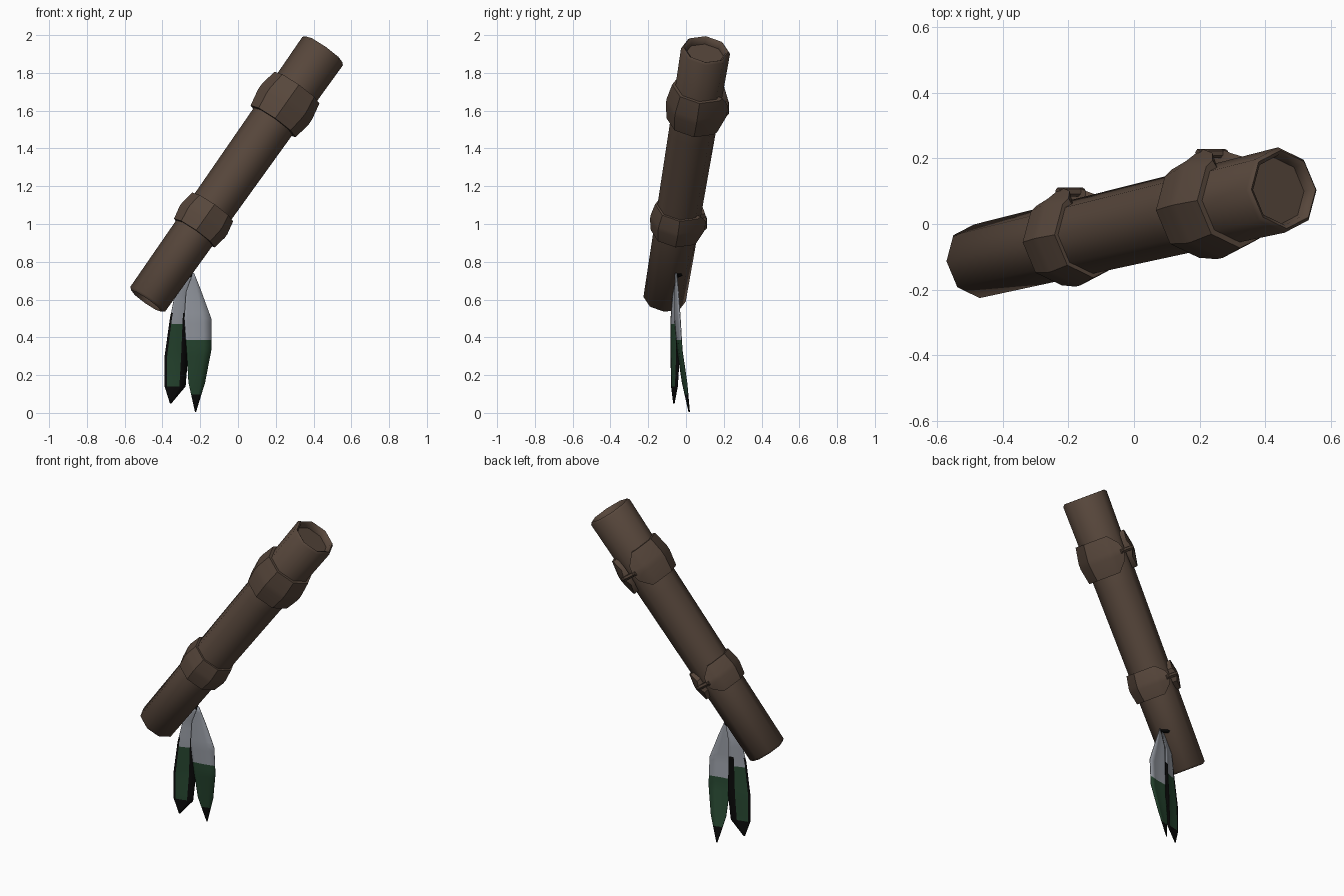
import bpy, math
from mathutils import Vector

if "Cube" in bpy.data.objects:
    bpy.data.objects.remove(bpy.data.objects["Cube"])


def material(name, rgb):
    m = bpy.data.materials.new(name)
    m.diffuse_color = (*rgb, 1)
    m.use_nodes = True
    m.node_tree.nodes["Principled BSDF"].inputs["Base Color"].default_value = m.diffuse_color
    return m


BROWN = material("brown wood", (0.095, 0.062, 0.044))
GREY = material("feather grey", (0.31, 0.33, 0.37))
GREEN = material("feather green", (0.02, 0.062, 0.03))
BLACK = material("feather black", (0.003, 0.003, 0.003))

# Leaning axis of the tube, and a frame across it (u points to the back)
A = Vector((-0.485, -0.115, 0.592))
B = Vector((0.455, 0.105, 1.925))
D = (B - A).normalized()
L = (B - A).length
U = (Vector((0, 1, 0)) - D * D.y).normalized()
V = D.cross(U)


def at(s, r, ang):
    return A + D * s + (U * math.cos(ang) + V * math.sin(ang)) * r


def build(name, verts, faces, mats, smooth=35):
    me = bpy.data.meshes.new(name)
    me.from_pydata([tuple(v) for v in verts], [], faces)
    for m in mats:
        me.materials.append(m)
    ob = bpy.data.objects.new(name, me)
    bpy.context.collection.objects.link(ob)
    bpy.context.view_layer.objects.active = ob
    ob.select_set(True)
    bpy.ops.object.mode_set(mode='EDIT')
    bpy.ops.mesh.select_all(action='SELECT')
    bpy.ops.mesh.normals_make_consistent(inside=False)
    bpy.ops.object.mode_set(mode='OBJECT')
    bpy.ops.object.shade_smooth_by_angle(angle=math.radians(smooth))
    ob.select_set(False)
    return ob


def lathe(name, profile, sides=8):
    verts = [at(s, r, 2 * math.pi * k / sides) for s, r in profile for k in range(sides)]
    n = len(profile)
    faces = [(i * sides + k, i * sides + (k + 1) % sides,
              (i + 1) * sides + (k + 1) % sides, (i + 1) * sides + k)
             for i in range(n - 1) for k in range(sides)]
    faces += [tuple(range(sides)), tuple(range((n - 1) * sides, n * sides))]
    return build(name, verts, faces, [BROWN], 50)


# Tube with recessed ends
lathe("tube", [(0.04, 0.085), (0.008, 0.09), (0, 0.098), (0.012, 0.113), (0.5, 0.118),
               (1.1, 0.124), (L - 0.012, 0.131), (L, 0.12), (L - 0.008, 0.108), (L - 0.04, 0.104)])


def collar(name, s, h, r0, r1):
    # Wrapped band, open at the back, its ends narrowing to flaps
    angs = [12, 32] + [45 * k for k in range(1, 8)] + [328, 348]
    verts, faces = [], []
    for i, a in enumerate(angs):
        end = i in (0, len(angs) - 1)
        k = 0.45 if end else 1.0
        lift = 0.012 if end else 0
        for ds, r in [(-h, r0 - 0.03), (-h, r0), (-0.15 * h, r1), (0.15 * h, r1),
                      (h, r0), (h, r0 - 0.03)]:
            verts.append(at(s + ds * k, r + lift, math.radians(a)))
    for i in range(len(angs) - 1):
        for j in range(6):
            a, b = i * 6 + j, i * 6 + (j + 1) % 6
            faces.append((a, b, b + 6, a + 6))
    n = len(verts)
    faces += [tuple(range(6)), tuple(range(n - 6, n))]
    build(name, verts, faces, [BROWN], 40)
    # Toggle closing the gap
    rod(name + "_toggle", at(s, r1 + 0.004, -0.32), at(s, r1 + 0.004, 0.32), 0.014, BROWN)


def rod(name, p, q, r, mat):
    d = (q - p).normalized()
    a = d.orthogonal().normalized()
    b = d.cross(a)
    verts = [c + (a * math.cos(k * math.pi / 3) + b * math.sin(k * math.pi / 3)) * r
             for c in (p, q) for k in range(6)]
    faces = [(k, (k + 1) % 6, 6 + (k + 1) % 6, 6 + k) for k in range(6)]
    faces += [tuple(range(6)), tuple(range(6, 12))]
    build(name, verts, faces, [mat])


collar("lower_collar", 0.53, 0.085, 0.132, 0.146)
collar("upper_collar", 1.285, 0.11, 0.146, 0.163)


def feather(name, rows, grey_z, tip_z, strip):
    # rows: z, left x, right x, left y, right y; thin blade with several columns
    cols = [0, 0.1, 0.3, 0.5, 0.7, 1.0]
    fine = []
    for r, q in zip(rows, rows[1:]):
        n = max(1, round(abs(r[0] - q[0]) / 0.03))
        fine += [[a + (b - a) * i / n for a, b in zip(r, q)] for i in range(n)]
    fine.append(rows[-1])
    verts, faces, ids = [], [], []
    for z, x0, x1, y0, y1 in fine:
        for c in cols:
            fold = 0.03 * (x1 - x0) * (1 - abs(2 * c - 1))
            verts.append((x0 + (x1 - x0) * c, y0 + (y1 - y0) * c - fold, z))
    w = len(cols)
    for i in range(len(fine) - 1):
        z = (fine[i][0] + fine[i + 1][0]) / 2
        for j in range(w - 1):
            a = i * w + j
            faces.append((a, a + 1, a + w + 1, a + w))
            black = z < tip_z or (strip and (j == w - 2 or j == 0) and z < 0.53)
            ids.append(2 if black else 0 if z > grey_z else 1)
    ob = build(name, verts, faces, [GREY, GREEN, BLACK])
    for p, k in zip(ob.data.polygons, ids):
        p.material_index = k
    mod = ob.modifiers.new("thickness", 'SOLIDIFY')
    mod.thickness = 0.004
    mod.offset = 0


# Two hanging feathers
feather("right_feather", [
    (0.74, -0.24, -0.233, -0.055, -0.05), (0.64, -0.275, -0.193, -0.06, -0.04),
    (0.50, -0.285, -0.142, -0.06, -0.03), (0.33, -0.272, -0.142, -0.045, -0.02),
    (0.16, -0.262, -0.175, -0.02, 0.005), (0.005, -0.227, -0.223, 0.015, 0.019)],
    0.395, 0.085, False)
feather("left_feather", [
    (0.73, -0.255, -0.24, -0.05, -0.045), (0.62, -0.335, -0.265, -0.07, -0.04),
    (0.50, -0.36, -0.265, -0.08, -0.04), (0.30, -0.388, -0.265, -0.08, -0.035),
    (0.14, -0.388, -0.278, -0.077, -0.045), (0.05, -0.36, -0.354, -0.066, -0.062)],
    0.485, 0.13, True)

# Black cord tying the feathers to the tube
rod("feather_cord", Vector((-0.24, -0.05, 0.725)), Vector((-0.30, -0.02, 0.735)), 0.011, BLACK)
